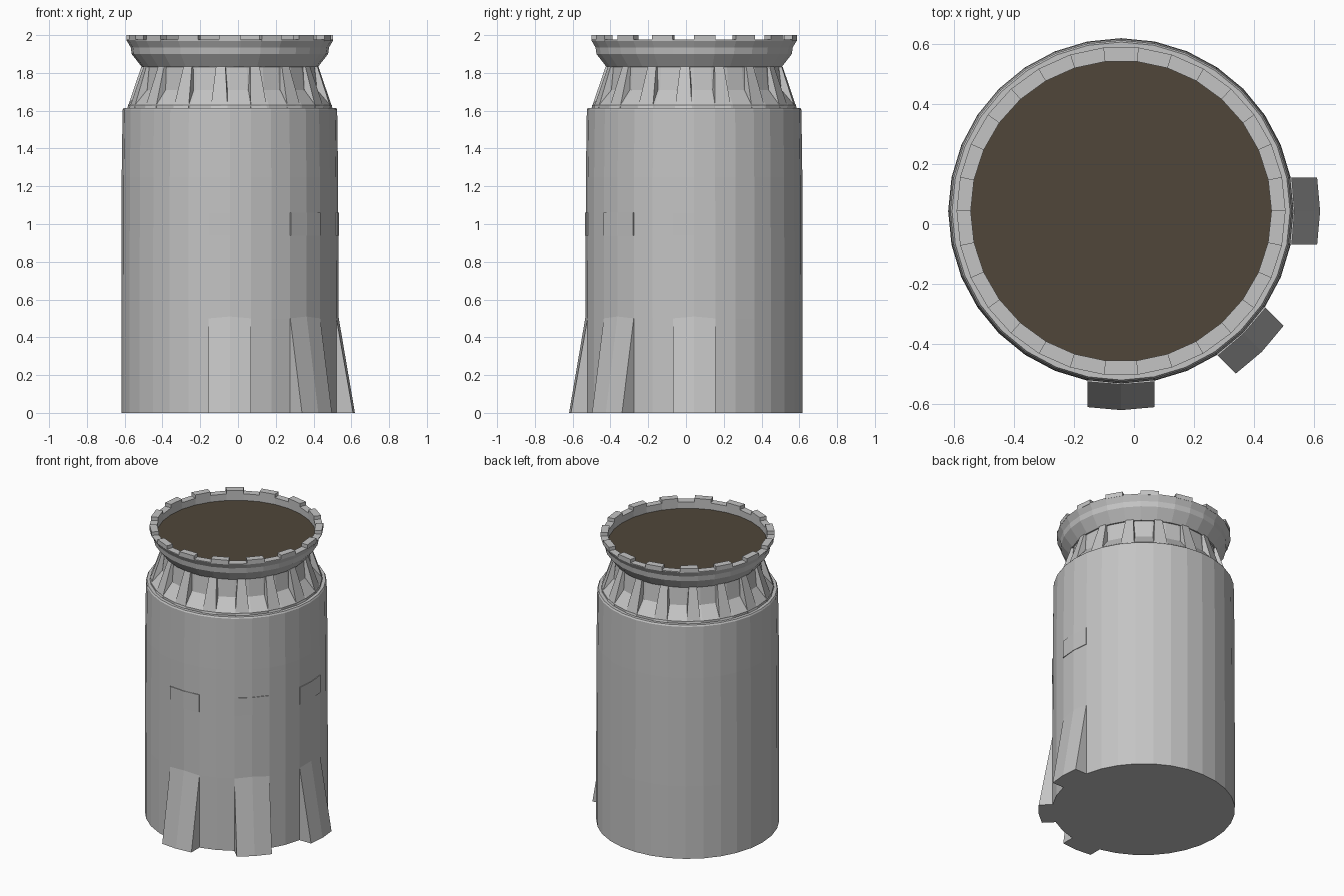
import bpy, bmesh, math

if "Cube" in bpy.data.objects:
    bpy.data.objects.remove(bpy.data.objects["Cube"])

CX, CY = -0.043, 0.043  # tower axis


def material(name, rgb):
    m = bpy.data.materials.new(name)
    m.diffuse_color = (*rgb, 1)
    m.use_nodes = True
    m.node_tree.nodes["Principled BSDF"].inputs["Base Color"].default_value = m.diffuse_color
    return m


STONE = material("grey stone", (0.55, 0.55, 0.55))
WOOD = material("dark brown floor", (0.08, 0.062, 0.042))


def polar(r, deg, z):
    a = math.radians(deg)
    return (r * math.cos(a), r * math.sin(a), z)


def finish(name, bm, mat):
    bmesh.ops.recalc_face_normals(bm, faces=bm.faces)
    me = bpy.data.meshes.new(name)
    bm.to_mesh(me)
    bm.free()
    me.materials.append(mat)
    ob = bpy.data.objects.new(name, me)
    ob.location = (CX, CY, 0)
    bpy.context.collection.objects.link(ob)
    return ob


def lathe(name, profile, n, mat, closed=False):
    """Revolve (radius, z) points; cap both ends unless the profile is closed."""
    bm = bmesh.new()
    rings = [[bm.verts.new(polar(r, 360 * i / n, z)) for i in range(n)] for r, z in profile]
    pairs = list(zip(rings, rings[1:]))
    if closed:
        pairs.append((rings[-1], rings[0]))
    for a, b in pairs:
        for i in range(n):
            j = (i + 1) % n
            bm.faces.new((a[i], a[j], b[j], b[i]))
    if not closed:
        bm.faces.new(rings[0])
        bm.faces.new(rings[-1])
    return finish(name, bm, mat)


def loft(bm, sections):
    """Skin a solid through equal-length closed sections."""
    vs = [[bm.verts.new(p) for p in s] for s in sections]
    n = len(vs[0])
    for a, b in zip(vs, vs[1:]):
        for i in range(n):
            j = (i + 1) % n
            bm.faces.new((a[i], a[j], b[j], b[i]))
    bm.faces.new(vs[0])
    bm.faces.new(vs[-1])


def turned(pts, deg):
    c, s = math.cos(math.radians(deg)), math.sin(math.radians(deg))
    return [(x * c - y * s, x * s + y * c, z) for x, y, z in pts]


# Main shaft with a small ledge on top
lathe("tower_body", [(0.575, 0), (0.575, 0.5), (0.573, 1.25), (0.568, 1.605),
                     (0.562, 1.615), (0.545, 1.615)], 32, STONE)

# Recessed neck
lathe("neck", [(0.54, 1.61), (0.54, 1.63), (0.47, 1.71), (0.455, 1.84)], 32, STONE)

# Sloping corbel ribs around the neck
bm = bmesh.new()
for k in range(16):
    d = 264 + 22.5 * k
    low = [(0.42, -0.045, 1.612), (0.542, -0.045, 1.612), (0.542, 0.045, 1.612), (0.42, 0.045, 1.612)]
    top = [(0.42, -0.025, 1.835), (0.468, -0.025, 1.835), (0.468, 0.025, 1.835), (0.42, 0.025, 1.835)]
    loft(bm, [turned(low, d), turned(top, d)])
finish("neck_ribs", bm, STONE)

# Flared parapet ring
lathe("parapet", [(0.40, 1.83), (0.465, 1.83), (0.52, 1.90), (0.525, 1.935), (0.547, 1.972),
                  (0.547, 1.976), (0.50, 1.976), (0.50, 1.90)], 30, STONE, closed=True)

# Battlements
bm = bmesh.new()
for k in range(15):
    sec = [[polar(r, a, z) for r, a in ((0.50, 24 * k), (0.547, 24 * k),
                                       (0.547, 24 * k + 12), (0.50, 24 * k + 12))]
           for z in (1.97, 2.0)]
    loft(bm, sec)
finish("battlements", bm, STONE)

# Roof floor
lathe("roof_floor", [(0.502, 1.91), (0.502, 1.93)], 30, WOOD)

# Buttresses and the flat stone panels above them
bb, bp = bmesh.new(), bmesh.new()
W = 0.112
for d in (270, 315, 360):
    low = [(0.5, -W, 0), (0.652, -W, 0), (0.662, 0, 0), (0.652, W, 0), (0.5, W, 0)]
    top = [(0.5, -W, 0.48), (0.564, -W, 0.50), (0.575, 0, 0.51), (0.564, W, 0.50), (0.5, W, 0.48)]
    loft(bb, [turned(low, d), turned(top, d)])
    loft(bp, [turned([(0.55, -W, z), (0.568, -W, z), (0.577, 0, z), (0.568, W, z), (0.55, W, z)], d)
              for z in (0.94, 1.06)])
finish("buttresses", bb, STONE)
finish("stone_panels", bp, STONE)
